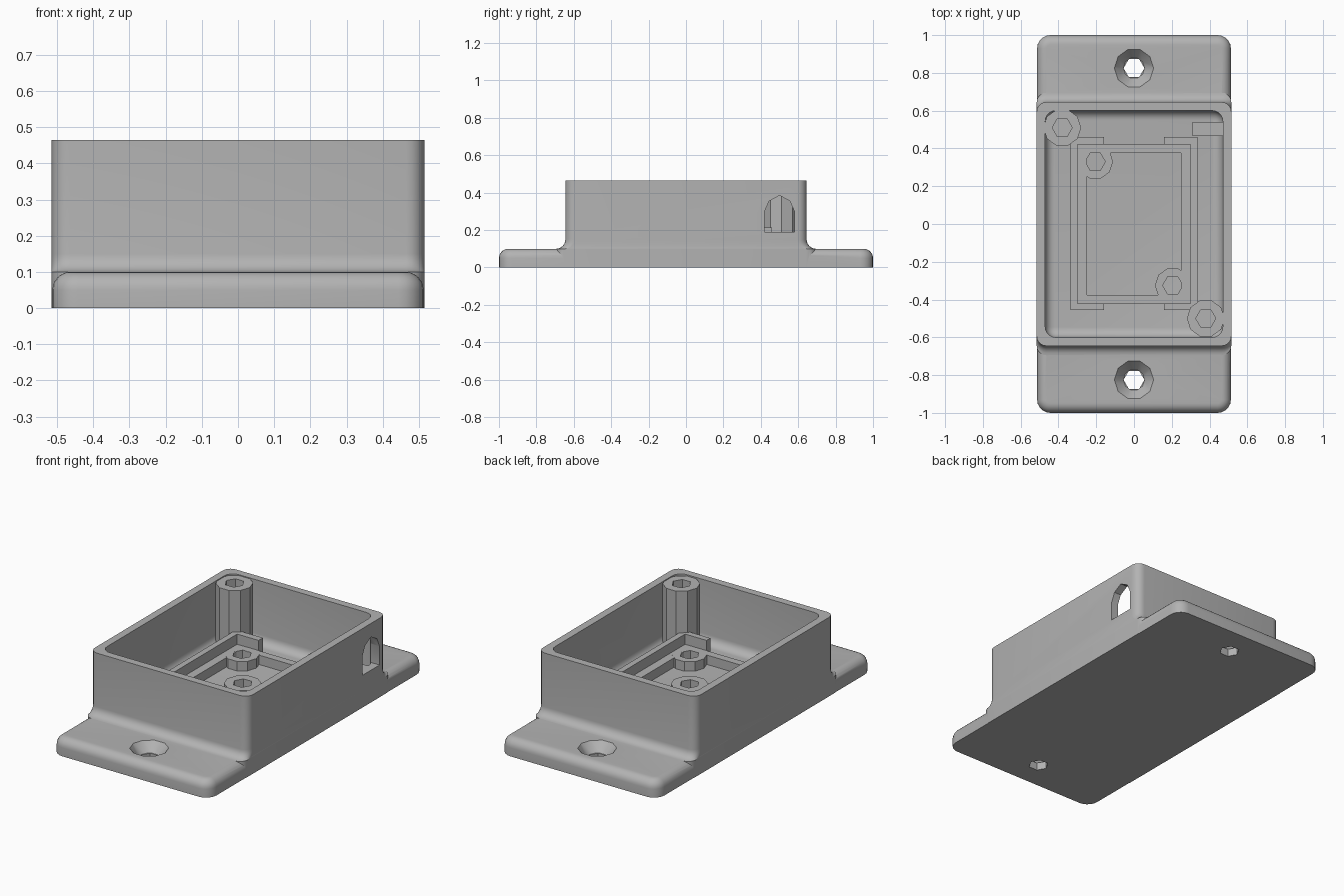
import bpy, bmesh, math

old = bpy.data.objects.get("Cube")
if old:
    bpy.data.objects.remove(old, do_unlink=True)

grey = bpy.data.materials.new("plain grey")
grey.use_nodes = True
COLOUR = (0.45, 0.45, 0.45, 1)
grey.diffuse_color = COLOUR
grey.node_tree.nodes["Principled BSDF"].inputs["Base Color"].default_value = COLOUR


def loft(name, sections):
    """Closed solid through a stack of matching point loops."""
    bm = bmesh.new()
    rings = [[bm.verts.new(p) for p in s] for s in sections]
    n = len(rings[0])
    for a, b in zip(rings, rings[1:]):
        for i in range(n):
            j = (i + 1) % n
            bm.faces.new((a[i], a[j], b[j], b[i]))
    bm.faces.new(rings[0])
    bm.faces.new(rings[-1])
    bmesh.ops.recalc_face_normals(bm, faces=bm.faces)
    mesh = bpy.data.meshes.new(name)
    bm.to_mesh(mesh)
    bm.free()
    mesh.materials.append(grey)
    ob = bpy.data.objects.new(name, mesh)
    bpy.context.collection.objects.link(ob)
    return ob


def rounded(hx, hy, r, z, steps=5):
    """Rounded rectangle loop at height z."""
    pts = []
    for q, (sx, sy) in enumerate(((1, 1), (-1, 1), (-1, -1), (1, -1))):
        for k in range(steps + 1):
            a = math.pi / 2 * (q + k / steps)
            pts.append((sx * (hx - r) + r * math.cos(a),
                        sy * (hy - r) + r * math.sin(a), z))
    return pts


def ring(x, y, r, z, n):
    return [(x + r * math.cos(math.tau * i / n),
             y + r * math.sin(math.tau * i / n), z) for i in range(n)]


def prism(name, x, y, r, z0, z1, n):
    return loft(name, [ring(x, y, r, z0, n), ring(x, y, r, z1, n)])


def block(name, x0, x1, y0, y1, z0, z1):
    return loft(name, [[(x0, y0, z), (x1, y0, z), (x1, y1, z), (x0, y1, z)]
                       for z in (z0, z1)])


def combine(ob, tool, op):
    mod = ob.modifiers.new(op.lower(), 'BOOLEAN')
    mod.operation, mod.solver, mod.object = op, 'EXACT', tool
    bpy.ops.object.select_all(action='DESELECT')
    bpy.context.view_layer.objects.active = ob
    ob.select_set(True)
    bpy.ops.object.modifier_apply(modifier=mod.name)
    bpy.data.objects.remove(tool, do_unlink=True)


def smooth(ob):
    bpy.ops.object.select_all(action='DESELECT')
    bpy.context.view_layer.objects.active = ob
    ob.select_set(True)
    bpy.ops.object.shade_smooth_by_angle()


quarter = [math.pi / 2 * k / 6 for k in range(7)]
R = 0.05

# Housing: box flaring into the mounting flange
sections = [rounded(0.515, 0.695, R, 0)]
sections += [rounded(0.515, 0.645 + R * (1 - math.sin(a)), R,
                     0.1 + R * (1 - math.cos(a))) for a in quarter]
sections.append(rounded(0.515, 0.645, R, 0.465))
housing = loft("housing", sections)

# Mounting flange with rounded top rim
sections = [rounded(0.513, 1, 0.07, 0)]
for a in quarter:
    inset = R * (1 - math.cos(a))
    sections.append(rounded(0.513 - inset, 1 - inset, 0.07 - inset,
                            0.1 - R * (1 - math.sin(a))))
combine(housing, loft("flange", sections), 'UNION')

# Cavity with filleted floor
sections = []
for a in quarter:
    inset = R * (1 - math.sin(a))
    sections.append(rounded(0.47 - inset, 0.6 - inset, 0.055 - inset,
                            0.1 + R * (1 - math.cos(a))))
sections.append(rounded(0.47, 0.6, 0.055, 0.6))
combine(housing, loft("cavity", sections), 'DIFFERENCE')

# Countersunk mounting holes
for y in (-0.825, 0.825):
    combine(housing, prism("screw_hole", 0, y, 0.055, -0.1, 0.2, 6), 'DIFFERENCE')
    sink = loft("countersink", [ring(0, y, 0.056, 0.045, 10),
                                ring(0, y, 0.104, 0.1, 10),
                                ring(0, y, 0.104, 0.2, 10)])
    combine(housing, sink, 'DIFFERENCE')

# Arched cable opening in one side wall
arch = [(0.42, 0.19), (0.58, 0.19), (0.58, 0.3), (0.555, 0.355),
        (0.5, 0.385), (0.445, 0.355), (0.42, 0.3)]
opening = loft("cable_opening", [[(x, y, z) for y, z in arch] for x in (0.44, 0.6)])
combine(housing, opening, 'DIFFERENCE')
smooth(housing)

# Cable rest behind the opening
block("cable_rest", 0.31, 0.48, 0.465, 0.54, 0.09, 0.188)

# Raised board frame
frame = block("board_frame", -0.3, 0.3, -0.42, 0.42, 0.09, 0.155)
combine(frame, block("frame_gap", -0.25, 0.25, -0.375, 0.375, 0, 0.3), 'DIFFERENCE')

# Retaining rails around the frame, open in the middle of each end
for side, name in ((-1, "right_rail"), (1, "left_rail")):
    xs = sorted((side * 0.16, side * 0.335))
    rail = block(name, *xs, -0.455, 0.46, 0.09, 0.215)
    xs = sorted((side * 0.1, side * 0.3))
    combine(rail, block("rail_gap", *xs, -0.42, 0.42, 0, 0.3), 'DIFFERENCE')

# Drilled lid bosses and board posts on opposite corners
for name, x, y, r, top, floor in (
        ("back_lid_boss", -0.38, 0.51, 0.1, 0.46, 0.15),
        ("front_lid_boss", 0.38, -0.5, 0.1, 0.46, 0.15),
        ("back_board_post", -0.205, 0.33, 0.094, 0.156, 0.1),
        ("front_board_post", 0.205, -0.325, 0.094, 0.156, 0.1)):
    boss = prism(name, x, y, r, 0.09, top, 10)
    combine(boss, prism("pilot_hole", x, y, 0.053, floor, 0.6, 6), 'DIFFERENCE')
